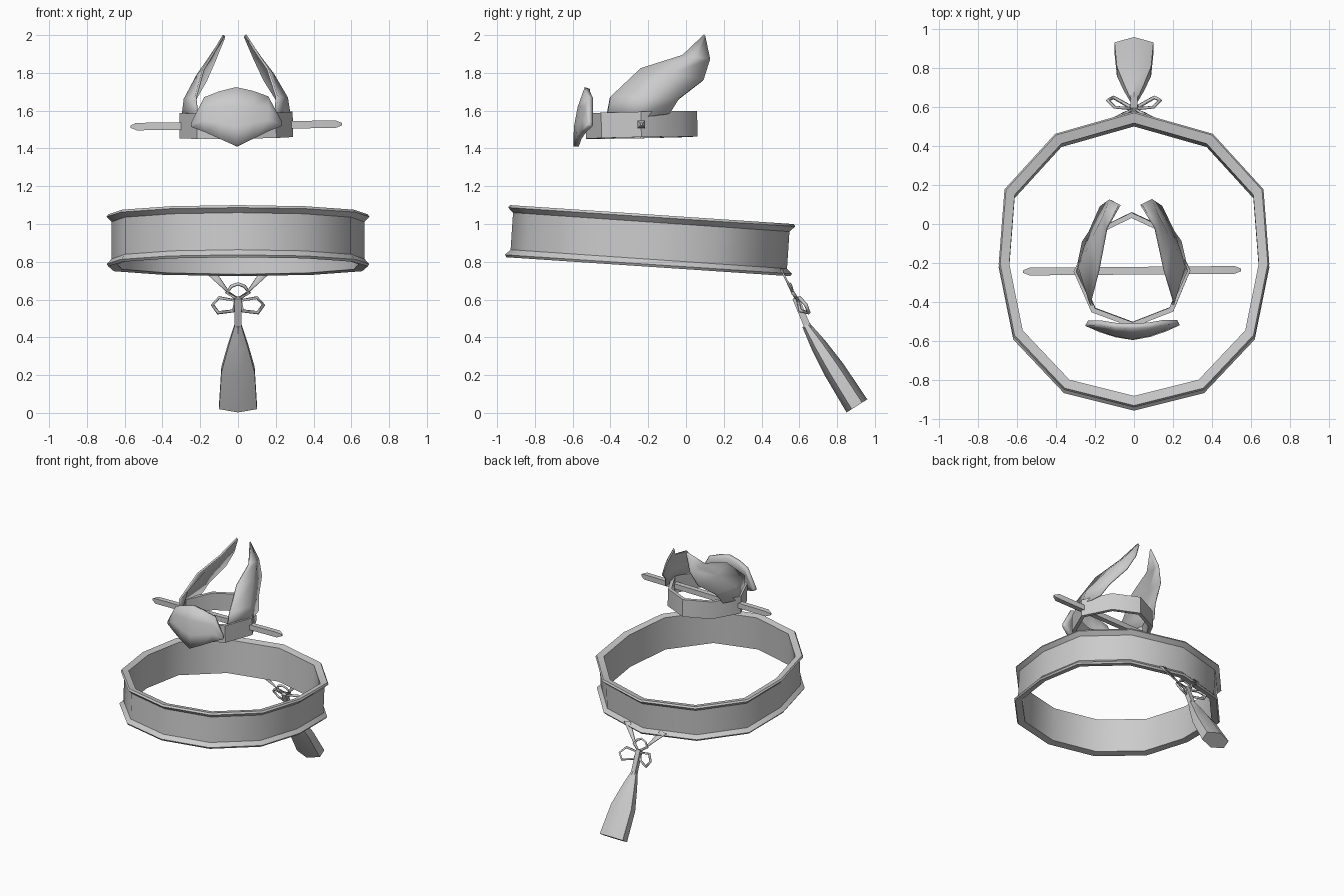
import bpy, bmesh, math
from mathutils import Vector, Matrix

if "Cube" in bpy.data.objects:
    bpy.data.objects.remove(bpy.data.objects["Cube"])


def finish(bm, name, angle=40):
    bmesh.ops.recalc_face_normals(bm, faces=bm.faces[:])
    me = bpy.data.meshes.new(name)
    bm.to_mesh(me)
    bm.free()
    ob = bpy.data.objects.new(name, me)
    bpy.context.collection.objects.link(ob)
    bpy.ops.object.select_all(action='DESELECT')
    ob.select_set(True)
    bpy.context.view_layer.objects.active = ob
    bpy.ops.object.shade_smooth_by_angle(angle=math.radians(angle))
    return ob


def loft(name, rows, wrap=True, loop=False, caps=False, angle=40):
    """Skin rows of points; wrap closes each row, loop joins last row to first."""
    bm = bmesh.new()
    vs = [[bm.verts.new(p) for p in row] for row in rows]
    n, m = len(vs), len(vs[0])
    for i in range(n if loop else n - 1):
        for j in range(m if wrap else m - 1):
            a, b, k = vs[i], vs[(i + 1) % n], (j + 1) % m
            bm.faces.new((a[j], a[k], b[k], b[j]))
    if caps:
        bm.faces.new(vs[0])
        bm.faces.new(vs[-1])
    return finish(bm, name, angle)


def thicken(ob, t):
    mod = ob.modifiers.new("thickness", 'SOLIDIFY')
    mod.thickness, mod.offset = t, 0


def band(name, half, profile, cy, cz, radius, slope):
    """Faceted hoop: mirrored half outline, profile of (outward offset, height)."""
    outline = half + [(-x, y) for x, y in half[-2:0:-1]]
    rows = []
    for off, h in profile:
        s = 1 + off / radius
        rows.append([(x * s, cy + (y - cy) * s + abs(slope) * h * (1 if slope < 0 else -1),
                      cz + h + slope * (y - cy)) for x, y in outline])
    return loft(name, rows, loop=True)


def rod(name, a, b, stations):
    """Straight bar; stations are (t, width radius, depth radius, sides)."""
    a, b = Vector(a), Vector(b)
    d = (b - a).normalized()
    side = Vector((1, 0, 0)) if abs(d.x) < 0.7 else Vector((0, 1, 0))
    side = (side - d * side.dot(d)).normalized()
    up = d.cross(side)
    rows = []
    for t, rx, ry, n in stations:
        rot = 0.5 if n == 4 else 0.5 * (n == 6)
        if n == 6:
            rx /= math.cos(math.pi / 6)
        c = a.lerp(b, t)
        rows.append([c + side * rx * math.cos((k + rot) * math.tau / n)
                     + up * ry * math.sin((k + rot) * math.tau / n) for k in range(n)])
    return loft(name, rows, caps=True)


def cord(name, pts, r, cyclic=True):
    cu = bpy.data.curves.new(name, 'CURVE')
    cu.dimensions, cu.bevel_depth, cu.bevel_resolution = '3D', r, 0
    cu.use_fill_caps = True
    sp = cu.splines.new('POLY')
    sp.points.add(len(pts) - 1)
    for p, q in zip(sp.points, pts):
        p.co = (*q, 1)
    sp.use_cyclic_u = cyclic
    ob = bpy.data.objects.new(name, cu)
    bpy.context.collection.objects.link(ob)
    return ob


# Large tilted collar hoop with flared rims
band("collar_hoop",
     [(0, .57), (.405, .455), (.665, .17), (.695, -.215), (.62, -.585), (.36, -.86), (0, -.95)],
     [(-.055, .128), (-.008, .138), (0, .125), (-.026, .098), (-.026, -.098),
      (0, -.125), (-.008, -.138), (-.055, -.128)], -.2, .9125, .7, -.066)

# Crown band
crown = [band("crown_band",
              [(0, .06), (.19, -.03), (.30, -.24), (.21, -.45), (0, -.53)],
              [(-.028, .067), (0, .067), (0, -.067), (-.028, -.067)], -.24, 1.524, .3, .02)]

# Hairpin rod through the crown
crown.append(rod("crown_pin", (-.56, -.24, 1.522), (.56, -.24, 1.522),
                 [(0, .009, .009, 4), (.03, .028, .028, 4),
                  (.97, .028, .028, 4), (1, .009, .009, 4)]))

# Convex brow plate
half = [(0, 1.72, 1.41), (.085, 1.70, 1.45), (.165, 1.67, 1.488), (.235, 1.535, 1.515)]
cols = [(-x, t, b) for x, t, b in half[:0:-1]] + half
rows = []
for f in (0, .33, .67, 1):
    row = []
    for x, t, b in cols:
        z = b + (t - b) * f
        bulge = .02 * math.sin(math.pi * f) * (1 - abs(x) / .235)
        row.append((x, -.582 + (z - 1.41) * .19 + .95 * x * x - bulge, z))
    rows.append(row)
plate = loft("brow_plate", rows, wrap=False, angle=60)
thicken(plate, .028)
crown.append(plate)

# Pair of curved upright blades: rows of front edge, bulged middle, rear edge
blade = [[(.205, -.42, 1.56), (.285, -.25, 1.56), (.25, -.09, 1.58)],
         [(.215, -.40, 1.67), (.27, -.22, 1.665), (.215, -.04, 1.66)],
         [(.17, -.24, 1.82), (.20, -.08, 1.79), (.155, .09, 1.76)],
         [(.125, -.02, 1.89), (.135, .05, 1.88), (.105, .125, 1.87)],
         [(.057, .095, 2.0), (.056, .098, 1.995), (.055, .10, 1.99)]]
for s, label in ((1, "right"), (-1, "left")):
    ob = loft("crown_blade_" + label, [[(s * x, y, z) for x, y, z in r] for r in blade],
              wrap=False, angle=60)
    thicken(ob, .012)
    crown.append(ob)

# Slight lean of the whole crown
pivot = Vector((-.007, -.24, 1.3))
lean = (Matrix.Translation(pivot) @ Matrix.Rotation(-.012, 4, 'Y')
        @ Matrix.Rotation(.008, 4, 'Z') @ Matrix.Translation(-Vector((0, -.24, 1.3))))
for ob in crown:
    ob.data.transform(lean)

# Flat ribbons hanging from the back of the hoop, and the bow loops
for s, label in ((1, "right"), (-1, "left")):
    ribbon = loft("ribbon_" + label,
                  [[(s * .185, .505, .755), (s * .13, .505, .765)],
                   [(s * .075, .56, .655), (s * .045, .56, .64)],
                   [(s * .012, .59, .595), (0, .59, .61)]], wrap=False)
    thicken(ribbon, .008)
    cord("bow_loop_" + label,
         [(s * .015, .592, .595), (s * .10, .60, .61), (s * .135, .635, .572),
          (s * .105, .65, .53), (s * .025, .605, .54)], .010)
cord("bow_top_loop", [(0, .59, .60), (-.06, .565, .635), (-.035, .555, .67), (0, .55, .683),
                      (.035, .555, .67), (.06, .565, .635)], .009)

# Tassel stem and flattened six-sided tassel
rod("tassel_stem", (0, .58, .61), (0, .648, .445), [(0, .025, .025, 4), (1, .025, .025, 4)])
rod("tassel", (0, .635, .465), (0, .905, .037),
    [(0, .018, .022, 6), (.25, .052, .043, 6), (.55, .088, .058, 6), (1, .10, .065, 6)])
